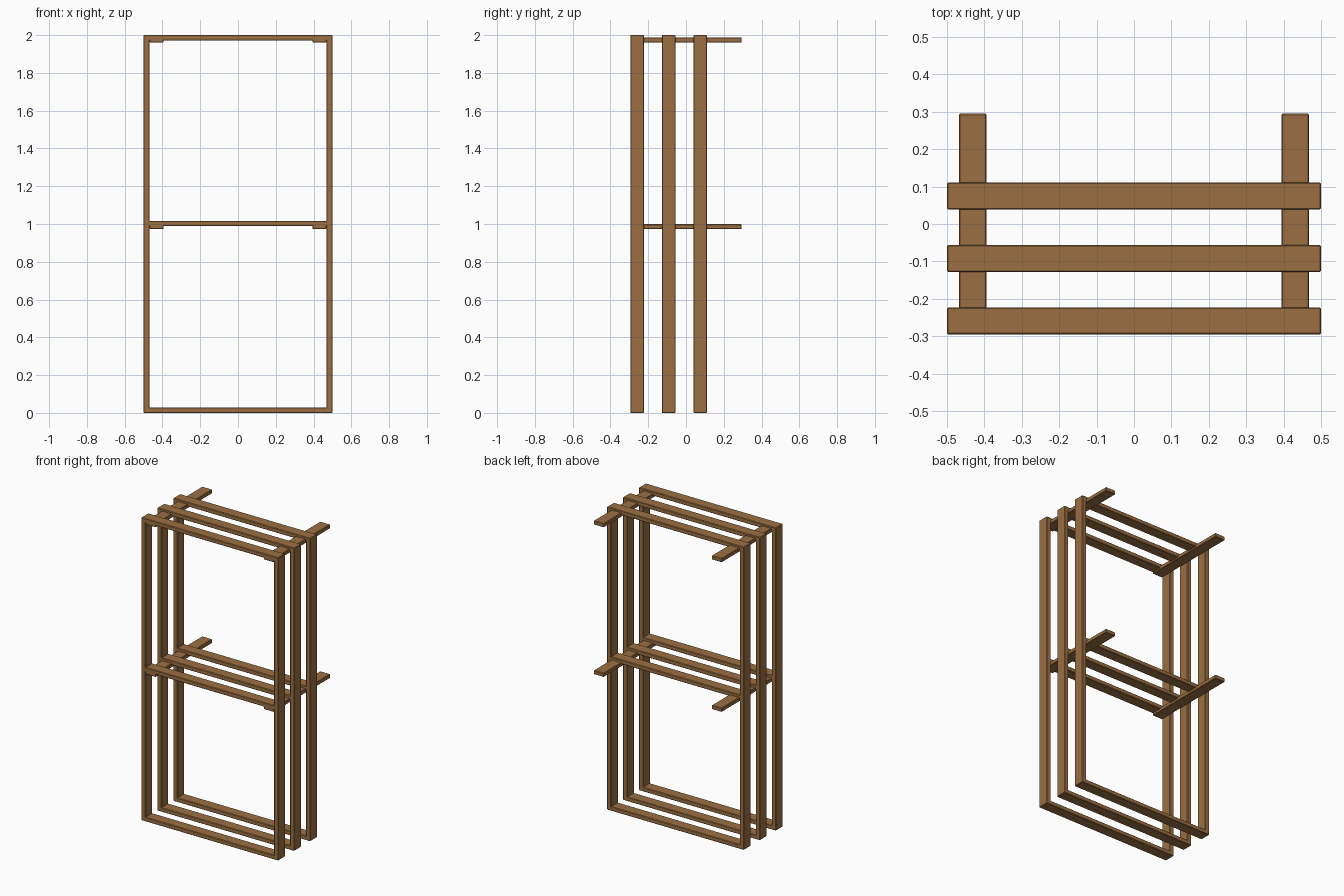
import bpy

if "Cube" in bpy.data.objects:
    bpy.data.objects.remove(bpy.data.objects["Cube"])

wood = bpy.data.materials.new("brown wood")
wood.diffuse_color = (0.33, 0.162, 0.055, 1)
wood.use_nodes = True
wood.node_tree.nodes["Principled BSDF"].inputs["Base Color"].default_value = wood.diffuse_color


def plank(name, x, y, z, bevel=0.003):
    """Box plank from (min, max) ranges, with softly chamfered edges."""
    bpy.ops.mesh.primitive_cube_add(size=1, location=[sum(r) / 2 for r in (x, y, z)])
    ob = bpy.context.object
    ob.name = name
    ob.scale = [r[1] - r[0] for r in (x, y, z)]
    bpy.ops.object.transform_apply(location=False, rotation=False, scale=True)
    mod = ob.modifiers.new("chamfer", 'BEVEL')
    mod.width, mod.segments = bevel, 1
    ob.data.materials.append(wood)
    return ob


# three upright frames, each with two posts and three slats
for name, y0 in (("front", -0.295), ("middle", -0.128), ("rear", 0.039)):
    y = (y0, y0 + 0.072)
    plank(name + "_post_left", (-0.5, -0.469), y, (0, 2))
    plank(name + "_post_right", (0.469, 0.5), y, (0, 2))
    for level, z0 in (("bottom", 0.0), ("shelf", 0.989), ("top", 1.972)):
        plank(f"{name}_{level}_slat", (-0.499, 0.499), y, (z0, z0 + 0.028))

# cross bars joining the frames, sticking out at the back
for level, z0 in (("shelf", 0.973), ("top", 1.961)):
    for side, x0 in (("left", -0.468), ("right", 0.394)):
        plank(f"{level}_cross_bar_{side}", (x0, x0 + 0.074), (-0.295, 0.295), (z0, z0 + 0.026))
